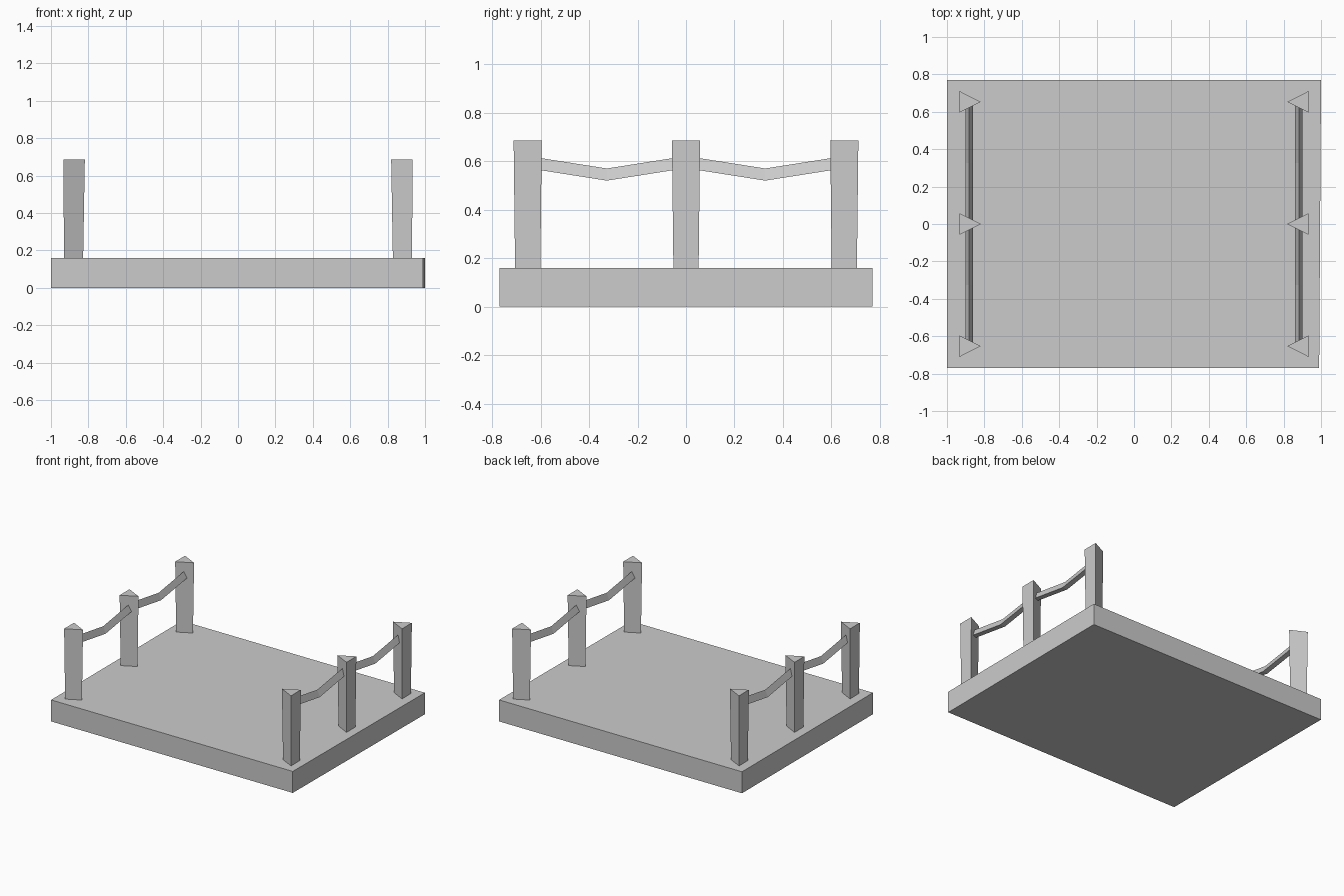
import bpy
import bmesh

cube = bpy.data.objects.get("Cube")
if cube:
    bpy.data.objects.remove(cube, do_unlink=True)

# Single flat grey
GREY = (0.6, 0.6, 0.6, 1.0)
grey = bpy.data.materials.new("stone_grey")
grey.use_nodes = True
grey.diffuse_color = GREY
grey.node_tree.nodes["Principled BSDF"].inputs["Base Color"].default_value = GREY


def loft(name, sections):
    """Skin a closed solid through matching polygon sections."""
    bm = bmesh.new()
    rings = [[bm.verts.new(p) for p in s] for s in sections]
    n = len(rings[0])
    for a, b in zip(rings, rings[1:]):
        for i in range(n):
            j = (i + 1) % n
            bm.faces.new((a[i], a[j], b[j], b[i]))
    bm.faces.new(rings[0])
    bm.faces.new(rings[-1])
    bmesh.ops.recalc_face_normals(bm, faces=bm.faces)
    mesh = bpy.data.meshes.new(name)
    bm.to_mesh(mesh)
    bm.free()
    mesh.materials.append(grey)
    obj = bpy.data.objects.new(name, mesh)
    bpy.context.collection.objects.link(obj)
    return obj


# Base slab, with the front left corner drawn in slightly
DECK = 0.16
outline = [(-1, -0.77), (0.99, -0.77), (1, 0.77), (-1, 0.77)]
loft("base_slab", [[(x, y, z) for x, y in outline] for z in (0, DECK)])


def post(name, side, y):
    """Three-sided post, edge pointing inward, a little narrower at the foot."""
    def section(z, half, outer, inner):
        return [(side * outer, y - half, z), (side * inner, y, z),
                (side * outer, y + half, z)]
    loft(name, [section(DECK, 0.052, 0.93, 0.828),
                section(0.685, 0.058, 0.934, 0.819)])


def rail(name, side, y0, y1):
    """Sagging rail with a triangular section, ridge on top."""
    x = side * 0.882
    def section(y, z):
        return [(x - 0.02, y, z), (x + 0.02, y, z), (x, y, z + 0.05)]
    loft(name, [section(y0, 0.57), section((y0 + y1) / 2, 0.52),
                section(y1, 0.57)])


# Posts and rails along both sides
rows = [("front", -0.653), ("middle", 0.0), ("back", 0.653)]
for side, label in ((1, "left"), (-1, "right")):
    for row, y in rows:
        post(f"{row}_{label}_post", side, y)
    for (row, y0), (_, y1) in (rows[:2], rows[1:]):
        part = "front" if row == "front" else "back"
        rail(f"{part}_{label}_rail", side, y0 + 0.008, y1 - 0.008)
